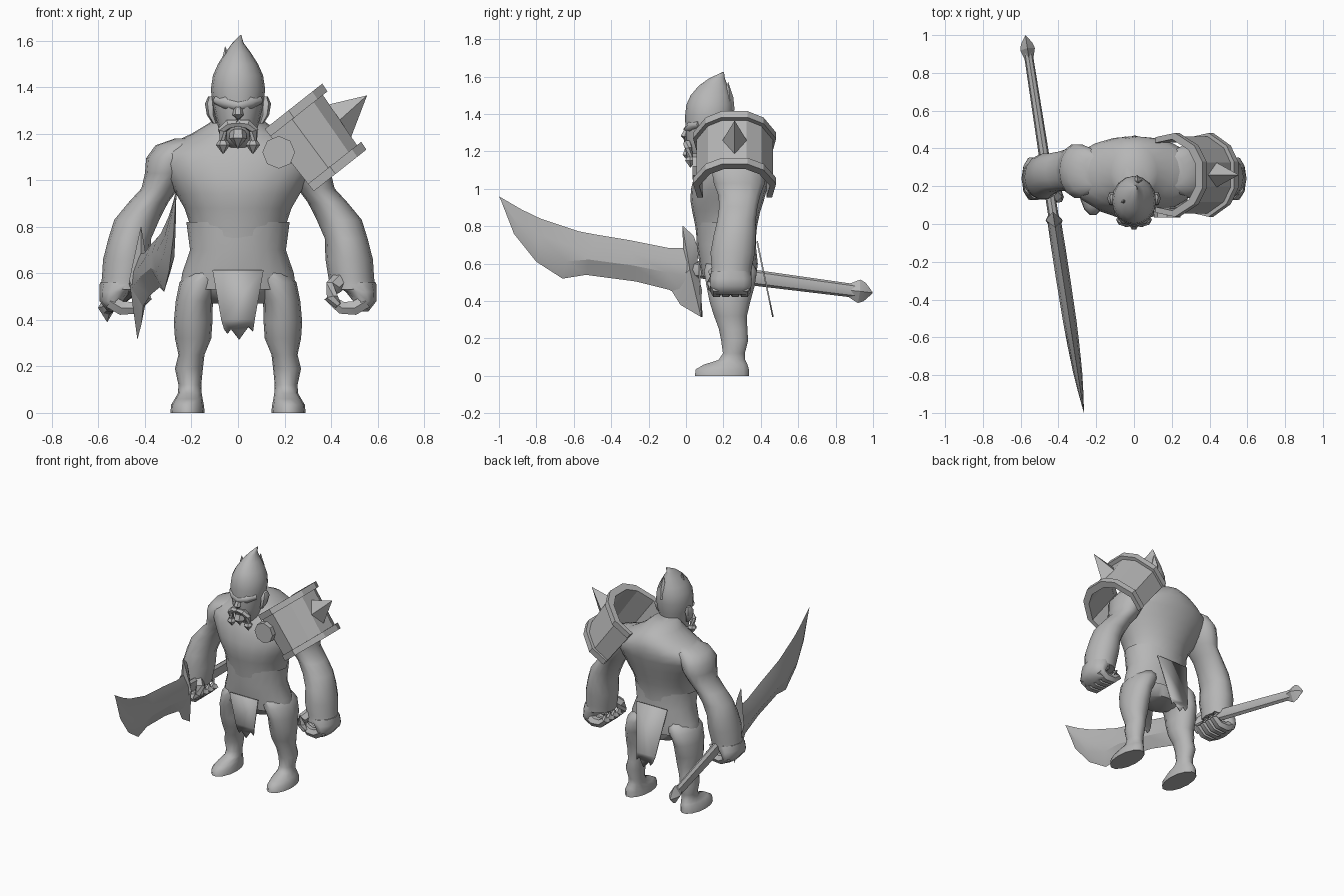
import bpy
import bmesh
import math
from mathutils import Vector

cube = bpy.data.objects.get("Cube")
if cube:
    bpy.data.objects.remove(cube, do_unlink=True)

grey = bpy.data.materials.new("stone_grey")
grey.use_nodes = True
grey.diffuse_color = (0.47, 0.47, 0.47, 1)
grey.node_tree.nodes["Principled BSDF"].inputs["Base Color"].default_value = grey.diffuse_color


def make(name, verts, faces, angle=40, thickness=0):
    """Create an outward-facing mesh object with angle-limited smoothing."""
    mesh = bpy.data.meshes.new(name)
    mesh.from_pydata([tuple(v) for v in verts], [], faces)
    bm = bmesh.new()
    bm.from_mesh(mesh)
    bmesh.ops.remove_doubles(bm, verts=bm.verts, dist=.0001)
    bmesh.ops.recalc_face_normals(bm, faces=bm.faces)
    if bm.calc_volume(signed=True) < 0:
        bmesh.ops.reverse_faces(bm, faces=bm.faces)
    bm.to_mesh(mesh)
    bm.free()
    mesh.materials.append(grey)
    mesh.shade_smooth()
    mesh.set_sharp_from_angle(angle=math.radians(angle))
    obj = bpy.data.objects.new(name, mesh)
    bpy.context.scene.collection.objects.link(obj)
    if thickness:
        solid = obj.modifiers.new("Thickness", "SOLIDIFY")
        solid.thickness = thickness
        solid.offset = 0


def skin(name, rings, angle=40, closed=True, caps=True):
    """Join equal-length point rings with quads."""
    count = len(rings[0])
    verts = [p for ring in rings for p in ring]
    faces = []
    for r in range(len(rings) - 1):
        for i in range(count if closed else count - 1):
            j = (i + 1) % count
            a, b = r * count, (r + 1) * count
            faces.append((a + i, a + j, b + j, b + i))
    if caps:
        faces.append(tuple(range(count)))
        faces.append(tuple(range(len(verts) - count, len(verts))))
    make(name, verts, faces, angle)


def body(name, rows, side=1, sides=14, angle=60, caps=True):
    """Stack level ellipses given as x, y, z, x radius, y radius."""
    turns = [math.tau * i / sides for i in range(sides)]
    rings = [[(side * (x + rx * math.cos(t)), y + ry * math.sin(t), z) for t in turns]
             for x, y, z, rx, ry in rows]
    skin(name, rings, angle, caps=caps)


def tube(name, points, radii, sides=8, angle=40, flat=1):
    """Sweep a round or flattened section along a path."""
    pts = [Vector(p) for p in points]
    turns = [math.tau * k / sides for k in range(sides)]
    rings = []
    for i, p in enumerate(pts):
        way = pts[min(i + 1, len(pts) - 1)] - pts[max(i - 1, 0)]
        frame = way.to_track_quat("Z", "Y")
        rings.append([p + frame @ Vector((flat * math.cos(t), math.sin(t), 0)) * radii[i] for t in turns])
    skin(name, rings, angle)


# Torso with sloping shoulders, and the flared waist wrap
body("torso", [(0, .24, .47, .12, .1), (0, .23, .55, .22, .14), (0, .225, .62, .22, .152),
               (0, .215, .7, .198, .155), (0, .215, .8, .203, .165), (0, .215, .88, .23, .182),
               (0, .22, .94, .265, .197), (0, .23, 1.0, .3, .203), (0, .25, 1.07, .345, .205),
               (0, .265, 1.12, .35, .2), (0, .275, 1.16, .285, .19), (0, .28, 1.2, .2, .178),
               (0, .27, 1.245, .125, .15), (0, .23, 1.29, .075, .1)], sides=20)
body("waist_wrap", [(0, .23, .53, .25, .145), (0, .228, .6, .24, .156), (0, .215, .7, .206, .158),
                    (0, .215, .82, .222, .163)], sides=20, caps=False)

# Ragged loincloth, front and back
for name, top, low, top_z, waist in (("front_loincloth", .066, .085, .615, .11),
                                     ("back_loincloth", .38, .465, .72, .12)):
    teeth = [(.072, .4), (.065, .35), (.045, .37), (.03, .35), (.005, .315),
             (-.03, .36), (-.045, .34), (-.06, .36), (-.072, .4)]
    outline = [(-waist, top_z), (waist, top_z)] + teeth
    verts = [(x, top + (low - top) * (top_z - z) / (top_z - .315), z) for x, z in outline]
    make(name, verts, [tuple(range(len(verts)))], thickness=.008)

# Limbs, mirrored
for side, label in ((1, "left"), (-1, "right")):
    body(label + "_leg", [(.12, .23, .62, .08, .12), (.16, .238, .56, .092, .145), (.188, .238, .48, .08, .132),
                          (.193, .235, .39, .083, .11), (.193, .238, .32, .078, .09),
                          (.2, .252, .25, .056, .078), (.211, .26, .19, .06, .074),
                          (.207, .256, .12, .049, .06), (.207, .245, .085, .051, .073),
                          (.212, .212, .06, .06, .12), (.217, .194, .035, .07, .146),
                          (.217, .192, 0, .074, .148)], side)
    body(label + "_arm", [(.2, .28, 1.18, .07, .08), (.255, .28, 1.15, .1, .125),
                          (.295, .28, 1.095, .1, .145), (.31, .285, 1.03, .09, .14),
                          (.335, .285, .965, .08, .115), (.385, .28, .905, .085, .105),
                          (.435, .27, .83, .097, .105), (.465, .26, .75, .092, .115),
                          (.478, .25, .66, .102, .122), (.487, .245, .58, .098, .11),
                          (.495, .24, .53, .098, .112)], side)
    body(label + "_palm", [(.5, .24, .56, .094, .11), (.53, .24, .52, .066, .118),
                           (.545, .24, .48, .05, .115), (.52, .24, .435, .04, .095)], side, 10)
    for i in range(4):
        y = .163 + .05 * i
        path = [(.55, y, .48), (.5, y, .45), (.445, y, .452), (.405, y, .485), (.42, y, .525)]
        tube(f"{label}_finger_{i + 1}", [(side * x, b, z) for x, b, z in path],
             [.034, .034, .031, .028, .018], 6)
    thumb = [(.45, .19, .58), (.41, .15, .54), (.4, .14, .495), (.43, .135, .46)]
    tube(label + "_thumb", [(side * x, y, z) for x, y, z in thumb], [.038, .037, .03, .016], 6)

# Head rising into a swept crest
body("head", [(0, .13, 1.14, .045, .07), (0, .115, 1.18, .075, .1), (0, .115, 1.25, .09, .113),
              (0, .12, 1.32, .108, .123), (0, .125, 1.39, .117, .13), (0, .128, 1.45, .108, .126),
              (0, .133, 1.5, .086, .108), (0, .145, 1.55, .054, .078), (0, .165, 1.59, .024, .043),
              (.012, .2, 1.625, .002, .003)], sides=16)
for label, x, y, height in (("right", -.055, .12, 1.575), ("left", .072, .13, 1.51), ("back", .02, .225, 1.57)):
    tube(label + "_hair_flick", [(x * .8, y, 1.42), (x * .9, y, 1.49), (x, y, height)], [.035, .028, .001], 5)

# Face: brow, nose, moustache, beard and ears
tube("brow", [(-.095, .07, 1.345), (-.05, .03, 1.335), (0, .012, 1.318), (.05, .03, 1.335), (.095, .07, 1.345)],
     [.018, .03, .026, .03, .018], 6, 70)
tube("nose", [(0, .01, 1.325), (0, -.008, 1.28), (0, 0, 1.252)], [.014, .024, .014], 6)
tube("beard", [(0, .025, 1.21), (0, .015, 1.18), (0, .022, 1.135)], [.035, .038, .003], 6)
for side, label in ((1, "left"), (-1, "right")):
    moustache = [(0, .004, 1.245), (.04, .006, 1.242), (.068, .014, 1.215), (.064, .022, 1.155)]
    bead = [(.064, .022, 1.17), (.064, .022, 1.152), (.064, .024, 1.115)]
    tube(label + "_moustache", [(side * x, y, z) for x, y, z in moustache], [.016, .022, .02, .017], 6)
    tube(label + "_moustache_bead", [(side * x, y, z) for x, y, z in bead], [.02, .031, .003], 6)
    body(label + "_ear", [(.1, .12, 1.245, .01, .015), (.116, .125, 1.28, .018, .03),
                          (.12, .135, 1.33, .022, .036), (.118, .14, 1.36, .01, .018)], side, 6)

# Arched shoulder guard, laid out in a tilted frame and narrowing outward
origin = Vector((.115, .26, 1.22))
along = Vector((.62, 0, -.785))
out = Vector((.785, 0, .62))
half = [(.2, 0), (.222, .13), (.155, .26), (.07, .315)]
arch = [(-y, h) for y, h in half] + [(y, h) for y, h in reversed(half)]


def arch_band(name, start, end, shrink, depth):
    """Extrude a closed band of the arch, from its outer face inward by depth."""
    rings = []
    for t, grow in ((start, 0), (end, 0), (end, depth), (start, depth), (start, 0)):
        scale = shrink - grow / .3
        rings.append([origin + along * t + out * h * (1 - .25 * t) * scale
                      + Vector((0, y * scale, 0)) for y, h in arch])
    skin(name, rings, 25, closed=False, caps=False)


arch_band("shoulder_plate", .025, .32, .92, .02)
arch_band("shoulder_upper_rim", 0, .04, 1, .045)
arch_band("shoulder_lower_rim", .3, .34, 1, .045)
base = origin + along * .17 + out * .265
across = Vector((0, .07, 0))
spike = [base + along * .09, base + across, base - along * .09, base - across, Vector((.555, .26, 1.365))]
make("shoulder_spike", spike, [(0, 1, 4), (1, 2, 4), (2, 3, 4), (3, 0, 4), (0, 1, 2, 3)], 20)
tube("strap_disc", [(.175, .085, 1.12), (.175, .035, 1.12)], [.07, .07], 8)


def on_sword(y, z, offset=0):
    """Place a point of the sword's side outline on its slanted upright plane."""
    return (-.42 - .155 * y + offset, y, z)


# Curved blade: top edge, full back, ridge and lower edge at each station
sections = []
for top, ridge, low, thick in (((-1, .96), (-.995, .95), (-.99, .94), .001),
                               ((-.88, .89), (-.89, .79), (-.92, .76), .014),
                               ((-.78, .842), (-.79, .67), (-.8, .61), .024),
                               ((-.57, .772), (-.64, .612), (-.66, .52), .032),
                               ((-.48, .755), (-.52, .622), (-.535, .54), .036),
                               ((-.3, .725), (-.28, .59), (-.27, .505), .038),
                               ((-.1, .685), (-.1, .553), (-.09, .46), .038),
                               ((.02, .685), (.03, .53), (0, .42), .036)):
    back = [(a + b) / 2 for a, b in zip(top, ridge)]
    sections.append([on_sword(*top), on_sword(*back, thick * .75), on_sword(*ridge, thick), on_sword(*low),
                     on_sword(*ridge, -thick), on_sword(*back, -thick * .75)])
skin("blade", sections, 28)

# Pointed crossguard with thin tips
guard = [(-.02, .805), (.04, .75), (.065, .68), (.06, .56), (.085, .46), (.08, .315), (-.03, .38), (-.08, .46),
         (-.03, .56), (-.015, .68)]
rim = [on_sword(y, z) for y, z in guard]
peaks = [on_sword(.02, .57, .045), on_sword(.02, .57, -.045)]
fan = [(i, (i + 1) % len(guard), len(guard) + k) for i in range(len(guard)) for k in (0, 1)]
make("crossguard", rim + peaks, fan, 25)

# Long flattened handle and pommel
tube("handle", [on_sword(.03, .57), on_sword(.4, .52), on_sword(.92, .452)], [.042, .042, .036], 8, flat=.65)
tube("pommel", [on_sword(.87, .458), on_sword(.925, .452), on_sword(.955, .449), on_sword(.998, .444)],
     [.035, .063, .05, .003], 4, 20, flat=.62)
